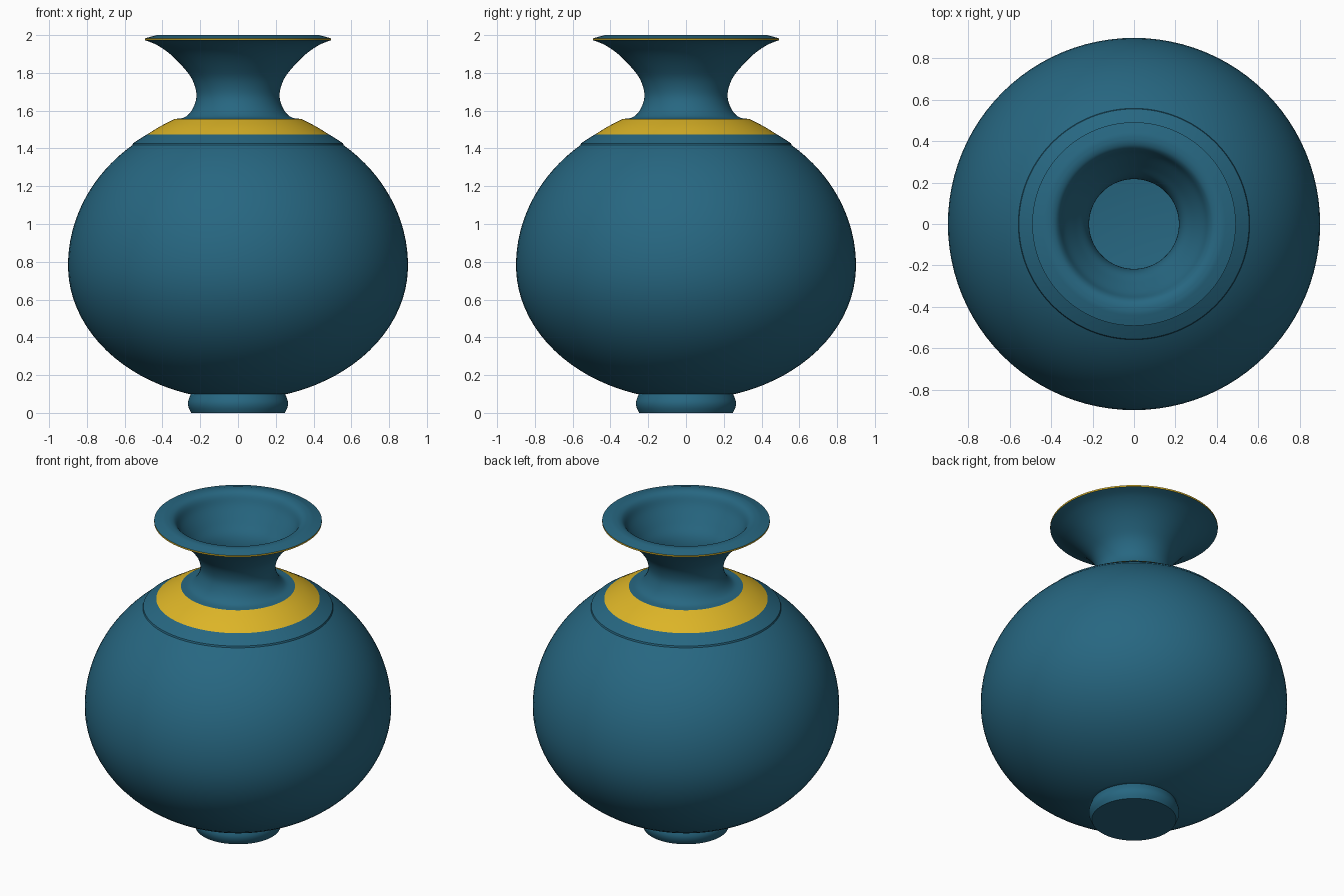
import bpy, bmesh, math

cube = bpy.data.objects.get("Cube")
if cube:
    bpy.data.objects.remove(cube, do_unlink=True)

SIDES = 96


def make_material(name, rgb):
    mat = bpy.data.materials.new(name)
    mat.use_nodes = True
    colour = (*rgb, 1)
    mat.diffuse_color = colour
    mat.node_tree.nodes["Principled BSDF"].inputs["Base Color"].default_value = colour
    mat.node_tree.nodes["Principled BSDF"].inputs["Roughness"].default_value = 0.5
    return mat


teal = make_material("teal glaze", (0.02, 0.135, 0.22))
gold = make_material("gold trim", (0.72, 0.46, 0.02))


def belly_radius(z, wall=0.0):
    """Radius of the egg-shaped belly, fuller above its widest line."""
    height = (0.813 if z > 0.78 else 0.71) - wall
    return (0.9 - wall) * math.sqrt(max(0, 1 - ((z - 0.78) / height) ** 2))


def belly(z0, z1, steps, wall=0.0):
    # Even angular spacing keeps the curve smooth near the ends
    points = []
    for i in range(steps + 1):
        t = 0.5 - 0.5 * math.cos(math.pi * i / steps)
        z = z0 + (z1 - z0) * t
        points.append((belly_radius(z, wall), z))
    return points


def smooth_curve(points, steps=5):
    """Catmull-Rom curve through the points."""
    ext = [points[0]] + points + [points[-1]]
    out = [points[0]]
    for a, b, c, d in zip(ext, ext[1:], ext[2:], ext[3:]):
        for s in range(1, steps + 1):
            t = s / steps
            out.append(tuple(
                0.5 * (2 * q + (r - p) * t + (2 * p - 5 * q + 4 * r - w) * t * t
                       + (3 * q - p - 3 * r + w) * t ** 3)
                for p, q, r, w in zip(a, b, c, d)))
    return out


def lathe(name, profile, mat):
    bm = bmesh.new()
    rings = []
    for r, z in profile:
        if r < 1e-5:
            rings.append([bm.verts.new((0, 0, z))] * SIDES)
        else:
            rings.append([bm.verts.new((r * math.cos(a), r * math.sin(a), z))
                          for a in (math.tau * i / SIDES for i in range(SIDES))])
    for low, high in zip(rings, rings[1:]):
        for i in range(SIDES):
            j = (i + 1) % SIDES
            corners = list(dict.fromkeys((low[i], low[j], high[j], high[i])))
            bm.faces.new(corners)
    mesh = bpy.data.meshes.new(name)
    bm.to_mesh(mesh)
    bm.free()
    mesh.materials.append(mat)
    obj = bpy.data.objects.new(name, mesh)
    bpy.context.collection.objects.link(obj)
    bpy.ops.object.select_all(action="DESELECT")
    obj.select_set(True)
    bpy.context.view_layer.objects.active = obj
    bpy.ops.object.shade_smooth_by_angle(angle=math.radians(30))
    return obj


# Foot ring with a flat base
foot = smooth_curve([(0.248, 0), (0.262, 0.03), (0.264, 0.06), (0.25, 0.1)], 4)
lathe("foot", [(0, 0)] + foot, teal)

# Belly, ending in a small upright step
lathe("belly", [(0.24, 0.1)] + belly(0.1, 1.417, 40) + [(0.556, 1.427)], teal)

# Shoulder above the step, then the gold collar
lathe("shoulder", [(0.556, 1.427), (0.518, 1.452), (0.48, 1.475)], teal)
lathe("gold_collar", smooth_curve([(0.48, 1.475), (0.41, 1.518), (0.335, 1.556)], 3), gold)

# Waisted neck flaring out to the lip
neck = smooth_curve([(0.335, 1.556), (0.28, 1.566), (0.24, 1.61), (0.22, 1.68),
                     (0.24, 1.76), (0.29, 1.83), (0.36, 1.9), (0.43, 1.948),
                     (0.492, 1.973)])
lathe("neck", neck, teal)
lathe("gold_rim", [(0.492, 1.973), (0.492, 1.983)], gold)

# Lip top rolling into the throat
throat = smooth_curve([(0.492, 1.983), (0.43, 1.999), (0.39, 1.996), (0.363, 1.975),
                       (0.335, 1.92), (0.28, 1.838), (0.232, 1.765), (0.217, 1.68),
                       (0.235, 1.61), (0.28, 1.55)])
throat[5] = (0.43, 2.0)

# Hollow inside of the belly, with a flat floor
inside = belly(1.5, 0.13, 24, 0.03)
lathe("inner_wall", throat + inside + [(0, 0.13)], teal)
